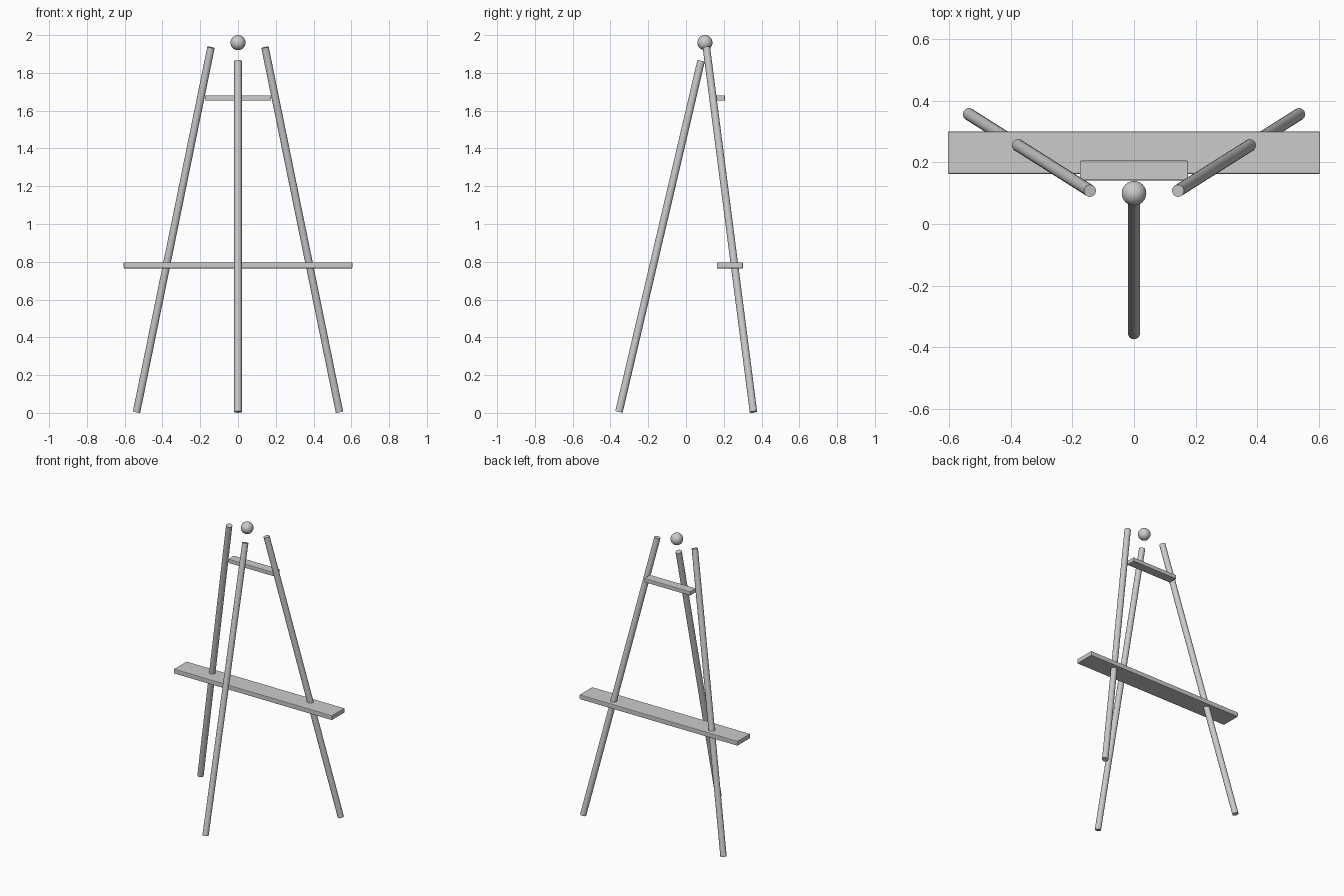
import bpy
import bmesh
from mathutils import Vector, Matrix

default = bpy.data.objects.get("Cube")
if default:
    bpy.data.objects.remove(default, do_unlink=True)

# Single grey colour shared by every part
grey = bpy.data.materials.new("plain grey")
grey.use_nodes = True
colour = (0.6, 0.6, 0.6, 1)
grey.diffuse_color = colour
grey.node_tree.nodes["Principled BSDF"].inputs["Base Color"].default_value = colour


def add_part(name, bm, smooth=True):
    mesh = bpy.data.meshes.new(name)
    bm.to_mesh(mesh)
    bm.free()
    mesh.materials.append(grey)
    obj = bpy.data.objects.new(name, mesh)
    bpy.context.collection.objects.link(obj)
    if smooth:
        bpy.ops.object.select_all(action="DESELECT")
        obj.select_set(True)
        bpy.context.view_layer.objects.active = obj
        bpy.ops.object.shade_smooth_by_angle(angle=0.7)
    return obj


def add_rod(name, start, end, radius=0.02):
    a, b = Vector(start), Vector(end)
    turn = (b - a).to_track_quat("Z", "Y").to_matrix().to_4x4()
    bm = bmesh.new()
    bmesh.ops.create_cone(bm, cap_ends=True, segments=16, radius1=radius,
                          radius2=radius, depth=(b - a).length,
                          matrix=Matrix.Translation((a + b) / 2) @ turn)
    return add_part(name, bm)


def add_board(name, centre, size):
    bm = bmesh.new()
    bmesh.ops.create_cube(bm, size=1, matrix=Matrix.Translation(centre)
                          @ Matrix.Diagonal((*size, 1)))
    bmesh.ops.bevel(bm, geom=bm.edges[:], offset=0.004, segments=2,
                    profile=0.5, affect="EDGES")
    return add_part(name, bm, smooth=False)


# Three splayed legs
for side, sign in (("left", 1), ("right", -1)):
    add_rod(side + "_back_leg", (sign * 0.537, 0.357, 0.005),
            (sign * 0.143, 0.108, 1.935))
add_rod("front_leg", (0, -0.355, 0.005), (0, 0.08, 1.864))

# Wide shelf and short top crossbar
add_board("shelf", (0, 0.232, 0.781), (1.21, 0.138, 0.032))
add_board("top_crossbar", (0, 0.174, 1.667), (0.352, 0.064, 0.028))

# Ball above the legs
bm = bmesh.new()
bmesh.ops.create_uvsphere(bm, u_segments=24, v_segments=16, radius=0.04,
                          matrix=Matrix.Translation((0, 0.1, 1.96)))
add_part("top_ball", bm)
